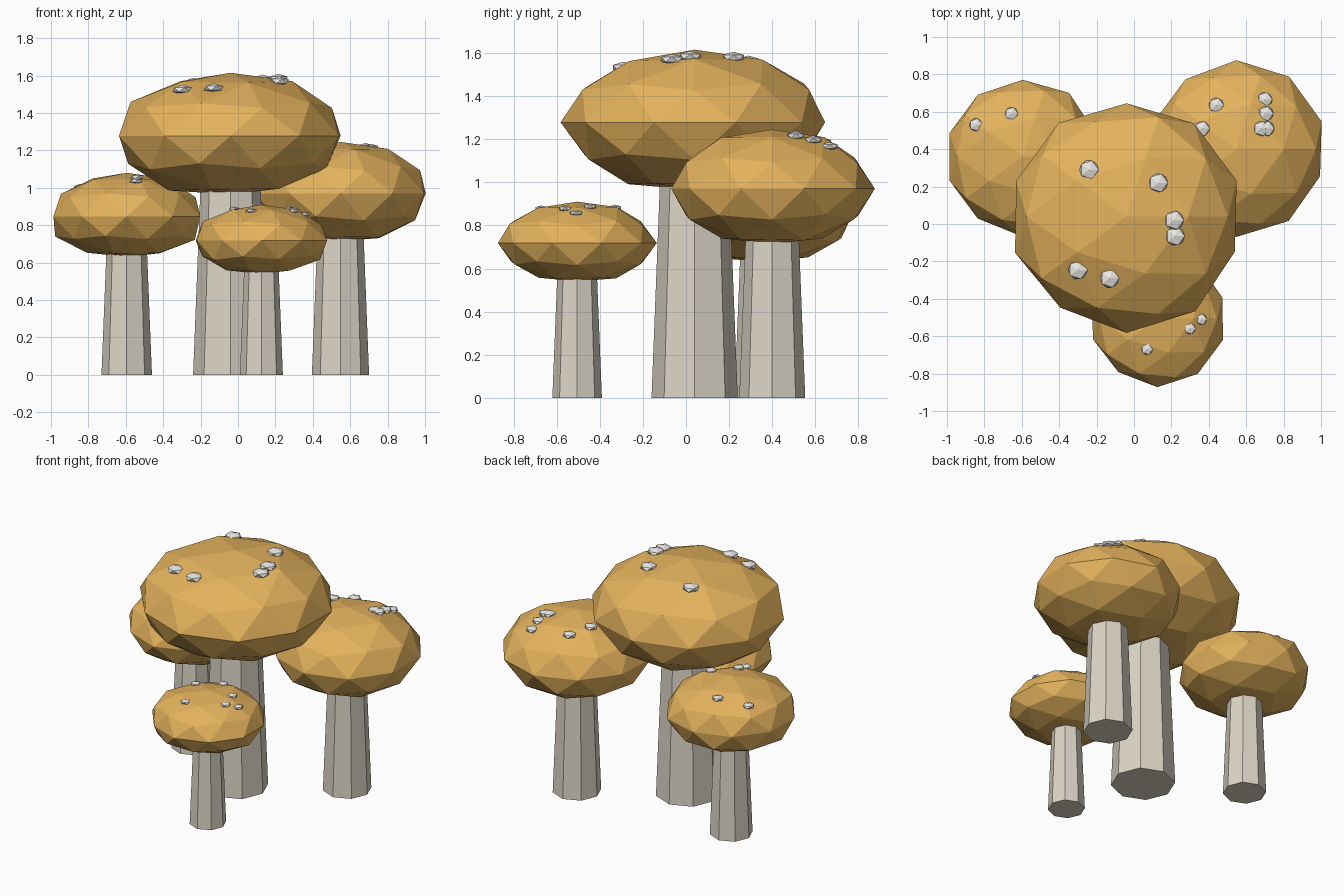
import bpy, bmesh, random
from mathutils import Vector, Matrix
from mathutils.bvhtree import BVHTree

if "Cube" in bpy.data.objects:
    bpy.data.objects.remove(bpy.data.objects["Cube"])

random.seed(4)


def material(name, color):
    m = bpy.data.materials.new(name)
    m.diffuse_color = (*color, 1)
    m.use_nodes = True
    m.node_tree.nodes["Principled BSDF"].inputs["Base Color"].default_value = m.diffuse_color
    return m


CAP = material("cap_orange", (0.78, 0.45, 0.11))
STEM = material("stem_beige", (0.72, 0.67, 0.57))
SPOT = material("spot_pale", (0.83, 0.81, 0.77))


def finish(bm, name, mat):
    me = bpy.data.meshes.new(name)
    bm.to_mesh(me)
    bm.free()
    me.materials.append(mat)
    bpy.context.collection.objects.link(bpy.data.objects.new(name, me))


def mushroom(name, x, y, stem_r, cap_r, z_low, z_top, spot_r, spots):
    half = (z_top - z_low) / 1.93
    mid = z_top - half

    # tapered eight-sided stem running up into the cap
    bm = bmesh.new()
    bmesh.ops.create_cone(bm, cap_ends=True, segments=8, radius1=stem_r,
                          radius2=stem_r * 0.75, depth=mid,
                          matrix=Matrix.Translation((x, y, mid / 2)))
    finish(bm, name + "_stem", STEM)

    # faceted, slightly uneven cap with a flattened underside
    bm = bmesh.new()
    bmesh.ops.create_icosphere(bm, subdivisions=2, radius=1)
    for v in bm.verts:
        z = max(v.co.z, -0.93)
        if abs(z) < 0.9:
            v.co *= random.uniform(0.975, 1.025)
            z = v.co.z
        v.co = Vector((x + v.co.x * cap_r, y + v.co.y * cap_r, mid + z * half))
    surface = BVHTree.FromBMesh(bm)
    finish(bm, name + "_cap", CAP)

    # flattened spots resting on the cap
    bm = bmesh.new()
    for sx, sy in spots:
        hit = surface.ray_cast(Vector((sx, sy, 3)), Vector((0, 0, -1)))[0]
        bmesh.ops.create_icosphere(
            bm, subdivisions=1, radius=spot_r,
            matrix=Matrix.Translation(hit + Vector((0, 0, spot_r * 0.1)))
            @ Matrix.Diagonal((1, 1, 0.45, 1)))
    finish(bm, name + "_spots", SPOT)


mushroom("tall_mushroom", -0.04, 0.04, 0.20, 0.615, 0.965, 1.615, 0.057,
         [(-0.24, 0.29), (0.13, 0.22), (0.215, 0.02), (0.22, -0.065),
          (-0.30, -0.245), (-0.13, -0.29)])
mushroom("right_mushroom", 0.548, 0.40, 0.153, 0.473, 0.715, 1.245, 0.045,
         [(0.44, 0.635), (0.365, 0.51), (0.70, 0.665), (0.705, 0.59),
          (0.68, 0.51), (0.71, 0.51)])
mushroom("left_mushroom", -0.595, 0.36, 0.135, 0.418, 0.63, 1.08, 0.039,
         [(-0.845, 0.53), (-0.655, 0.59), (-0.54, 0.20), (-0.545, 0.13),
          (-0.42, 0.33)])
mushroom("front_mushroom", 0.125, -0.505, 0.115, 0.362, 0.54, 0.91, 0.033,
         [(0.07, -0.67), (0.30, -0.56), (0.36, -0.51), (0.27, -0.445),
          (-0.02, -0.43), (0.12, -0.33)])
